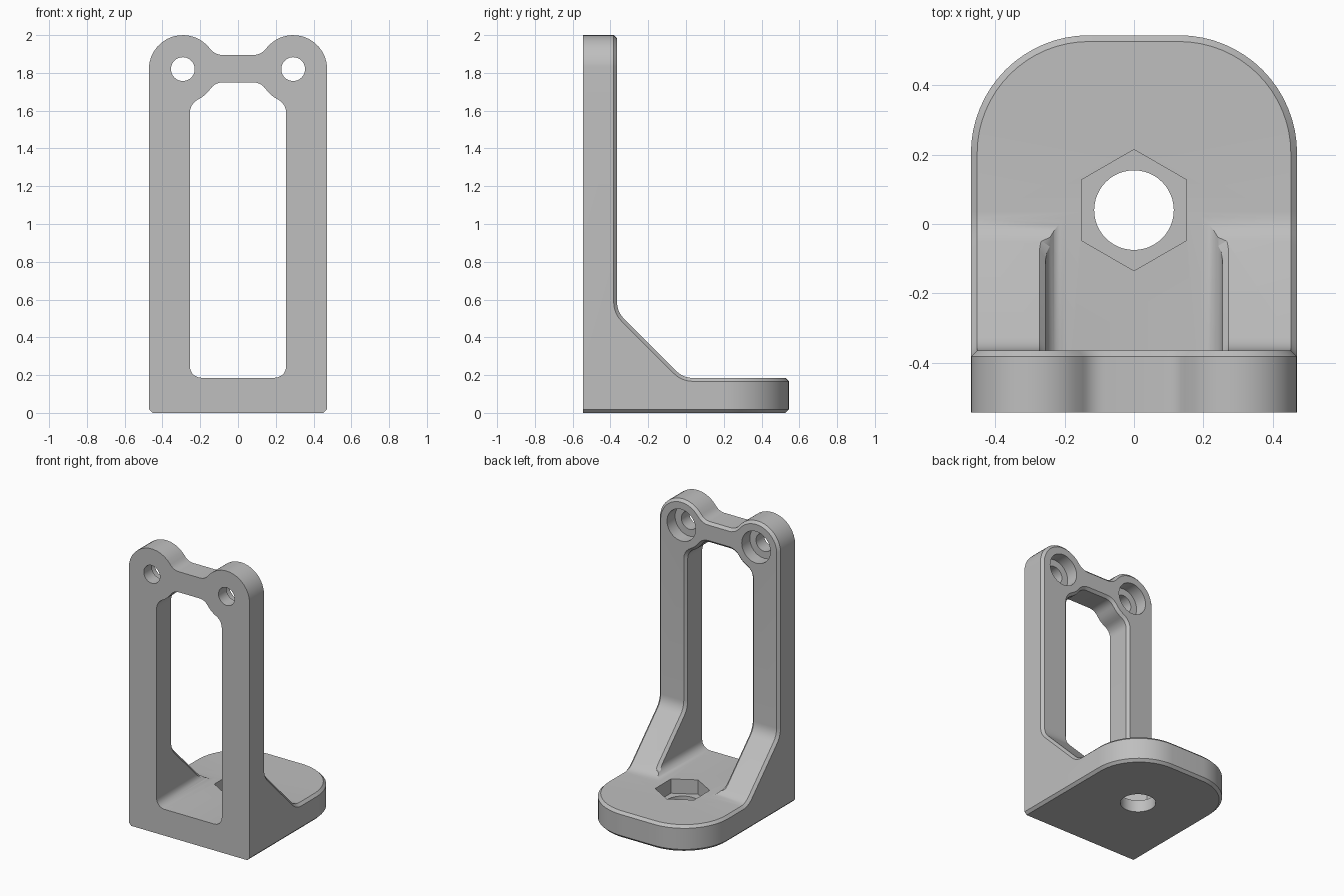
import bpy
import bmesh
from math import radians, cos, sin, hypot

if "Cube" in bpy.data.objects:
    bpy.data.objects.remove(bpy.data.objects["Cube"], do_unlink=True)

EAR_X, EAR_Z, EAR_R = 0.292, 1.82, 0.18   # screw ears
BOLT_Y = 0.04                             # bolt hole in the foot
CHAMFER = 0.018


def arc(cx, cy, r, start, end, n):
    """Points on an arc, angles in degrees."""
    steps = [radians(start + (end - start) * i / n) for i in range(n + 1)]
    return [(cx + r * cos(a), cy + r * sin(a)) for a in steps]


def mirrored(half):
    """Close a right-hand half outline with its mirror image."""
    return half + [(-x, y) for x, y in reversed(half)]


def circle(cx, cy, r, n=40):
    return arc(cx, cy, r, 0, 360, n)[:-1]


def prism(name, outline, axis, lo, hi):
    """Extrude a 2D outline along one axis."""
    place = {"x": lambda a, b, t: (t, a, b),
             "y": lambda a, b, t: (a, t, b),
             "z": lambda a, b, t: (a, b, t)}[axis]
    bm = bmesh.new()
    ends = [[bm.verts.new(place(a, b, t)) for a, b in outline] for t in (lo, hi)]
    bm.faces.new(ends[0])
    bm.faces.new(ends[1])
    n = len(outline)
    for i in range(n):
        j = (i + 1) % n
        bm.faces.new((ends[0][i], ends[0][j], ends[1][j], ends[1][i]))
    bmesh.ops.recalc_face_normals(bm, faces=bm.faces[:])
    mesh = bpy.data.meshes.new(name)
    bm.to_mesh(mesh)
    bm.free()
    obj = bpy.data.objects.new(name, mesh)
    bpy.context.collection.objects.link(obj)
    return obj


def combine(body, tool, operation):
    """Apply a boolean and remove its tool."""
    mod = body.modifiers.new("cut", "BOOLEAN")
    mod.operation = operation
    mod.solver = "EXACT"
    mod.object = tool
    bpy.context.view_layer.objects.active = body
    bpy.ops.object.modifier_apply(modifier=mod.name)
    bpy.data.objects.remove(tool, do_unlink=True)


# Side profile: upright, sloped gusset and foot
side = [(-0.545, 0), (0.7, 0), (0.7, 0.185)]
side += arc(0.035, 0.305, 0.12, -90, -135, 5)
side += arc(-0.245, 0.585, 0.12, -135, -180, 5)
side += [(-0.365, 2.1), (-0.545, 2.1)]
bracket = prism("angle_bracket", side, "x", -0.6, 0.6)

# Plan outline: rounded foot
plan = mirrored(arc(0.13, 0.204, 0.341, 90, 0, 16) + [(0.471, -0.7)])
combine(bracket, prism("plan_tool", plan, "z", -0.1, 2.2), "INTERSECT")

# Front outline: two ears joined by a bridge
front = arc(0.083, 1.975, 0.08, -90, -36.6, 5)
front += arc(EAR_X, EAR_Z, EAR_R, 143.4, 0, 14)[1:]
front += [(0.472, -0.1)]
combine(bracket, prism("front_tool", mirrored(front), "y", -0.8, 0.8), "INTERSECT")

# Tall window through the upright and between the gussets
window = arc(0.08, 1.67, 0.08, 90, 35.2, 5)
window += arc(EAR_X, EAR_Z, EAR_R, 215.2, 243.3, 4)[1:]
window += arc(0.175, 1.588, 0.08, 63.3, 0, 5)[1:]
window += arc(0.195, 0.246, 0.06, 0, -90, 5)
combine(bracket, prism("window_tool", mirrored(window), "y", -0.8, 0.8), "DIFFERENCE")

# Counterbored screw holes in the ears
for x in (-EAR_X, EAR_X):
    for radius, depth in ((0.063, -0.7), (0.112, -0.455)):
        tool = prism("screw_tool", circle(x, EAR_Z, radius), "y", depth, 0)
        combine(bracket, tool, "DIFFERENCE")

# Bolt hole with hexagonal nut pocket in the foot
combine(bracket, prism("bolt_tool", circle(0, BOLT_Y, 0.115, 48), "z", -0.1, 0.4), "DIFFERENCE")
hexagon = arc(0, BOLT_Y, 0.175, 30, 330, 5)
combine(bracket, prism("nut_tool", hexagon, "z", 0.085, 0.4), "DIFFERENCE")


def wants_chamfer(edge):
    """Sharp outer edges, except on the front face and around the holes."""
    if len(edge.link_faces) != 2 or not edge.is_convex:
        return False
    if edge.calc_face_angle() < radians(60):
        return False
    if any(f.normal.y < -0.9 for f in edge.link_faces):
        return False
    mid = (edge.verts[0].co + edge.verts[1].co) / 2
    in_ear = hypot(abs(mid.x) - EAR_X, mid.z - EAR_Z) < 0.14
    in_foot = hypot(mid.x, mid.y - BOLT_Y) < 0.19 and mid.z < 0.19
    return not (in_ear or in_foot)


# Chamfered edges, kept only if the solid stays sound
bm = bmesh.new()
bm.from_mesh(bracket.data)
bmesh.ops.remove_doubles(bm, verts=bm.verts[:], dist=0.0001)
bm.normal_update()
before = bm.calc_volume()
bmesh.ops.bevel(bm, geom=[e for e in bm.edges if wants_chamfer(e)], offset=CHAMFER,
                offset_type="OFFSET", segments=1, profile=0.5,
                affect="EDGES", clamp_overlap=False)
inside = all(abs(v.co.x) < 0.475 and abs(v.co.y) < 0.548 and -0.003 < v.co.z < 2.003
             for v in bm.verts)
if inside and 0.95 < bm.calc_volume() / before < 1.001:
    bm.to_mesh(bracket.data)
bm.free()

# Plain grey finish
grey = bpy.data.materials.new("plain_grey")
grey.use_nodes = True
colour = (0.52, 0.52, 0.52, 1)
grey.diffuse_color = colour
grey.node_tree.nodes["Principled BSDF"].inputs["Base Color"].default_value = colour
bracket.data.materials.clear()
bracket.data.materials.append(grey)
for face in bracket.data.polygons:
    face.material_index = 0

bpy.ops.object.select_all(action="DESELECT")
bracket.select_set(True)
bpy.context.view_layer.objects.active = bracket
bpy.ops.object.shade_smooth_by_angle(angle=radians(30))
